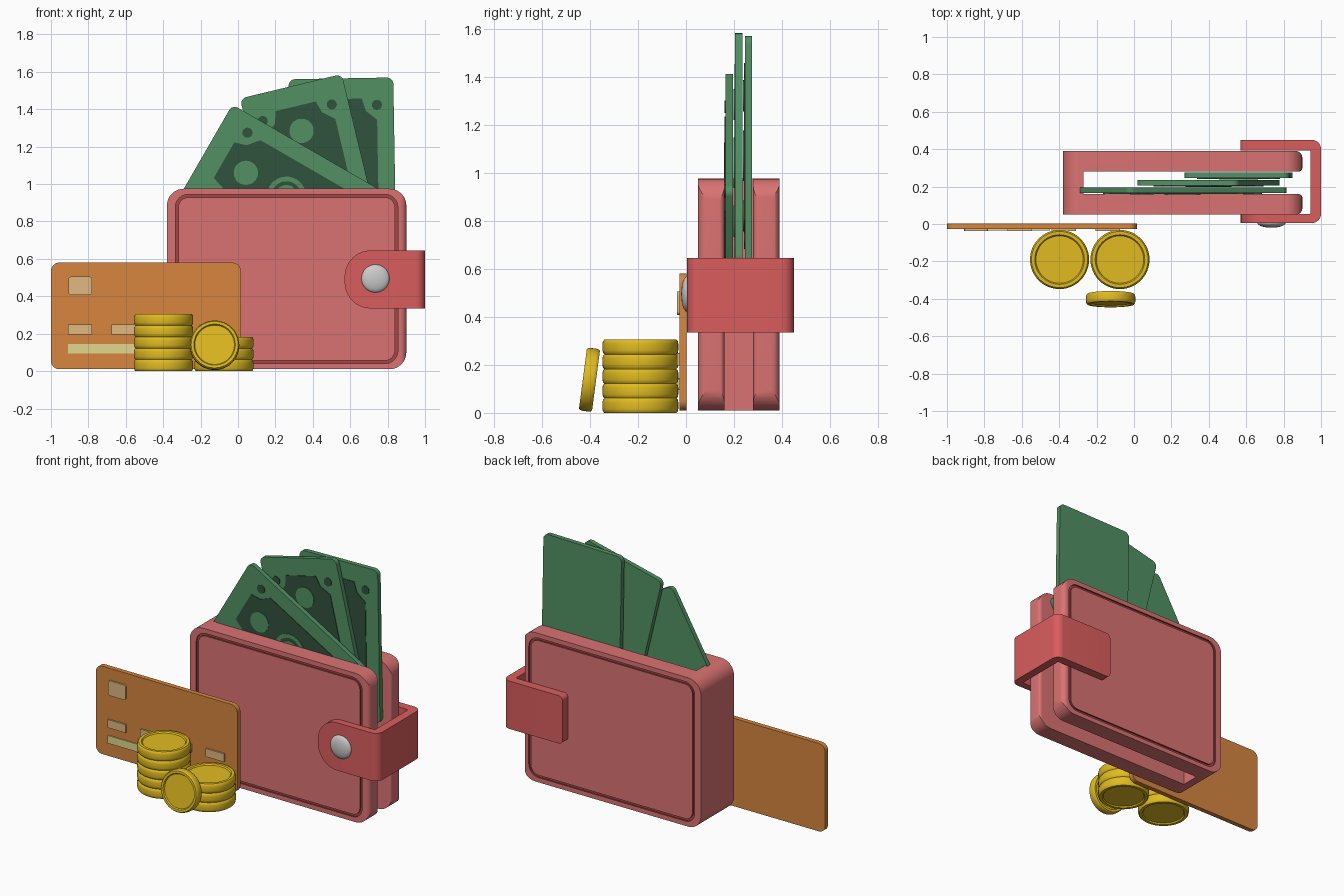
import bpy, bmesh
from math import sin, cos, pi, radians
from mathutils import Vector

if "Cube" in bpy.data.objects:
    bpy.data.objects.remove(bpy.data.objects["Cube"])


def mat(name, r, g, b):
    m = bpy.data.materials.new(name)
    m.diffuse_color = (r, g, b, 1)
    m.use_nodes = True
    m.node_tree.nodes["Principled BSDF"].inputs["Base Color"].default_value = m.diffuse_color
    return m


RED = mat("wallet_red", .71, .17, .17)
SEAM = mat("seam_red", .36, .06, .06)
STRAP = mat("strap_red", .70, .11, .11)
GREEN = mat("bill_green", .085, .28, .127)
DARK = mat("bill_dark", .03, .085, .045)
ORANGE = mat("card_orange", .68, .24, .05)
CHIP = mat("chip_tan", .75, .48, .22)
STRIPE = mat("stripe_cream", .75, .68, .27)
GOLD = mat("coin_gold", .75, .5, .015)
SILVER = mat("snap_silver", .75, .75, .75)


def finish(name, bm, *mats):
    bmesh.ops.recalc_face_normals(bm, faces=bm.faces)
    me = bpy.data.meshes.new(name)
    bm.to_mesh(me)
    bm.free()
    ob = bpy.data.objects.new(name, me)
    bpy.context.collection.objects.link(ob)
    for m in mats:
        me.materials.append(m)
    smooth(ob)
    return ob


def smooth(ob):
    bpy.ops.object.select_all(action='DESELECT')
    ob.select_set(True)
    bpy.context.view_layer.objects.active = ob
    bpy.ops.object.shade_smooth_by_angle(angle=radians(32))


def rounded(corners, n=8):
    """Outline from (x, y, radius) right-angled corners."""
    out = []
    for i, (x, y, r) in enumerate(corners):
        c = Vector((x, y))
        if r == 0:
            out.append(c)
            continue
        d1 = (Vector(corners[i - 1][:2]) - c).normalized()
        d2 = (Vector(corners[(i + 1) % len(corners)][:2]) - c).normalized()
        mid = c + (d1 + d2) * r
        for k in range(n + 1):
            t = k / n * pi / 2
            out.append(mid - d2 * r * cos(t) - d1 * r * sin(t))
    return out


def rect(x0, x1, z0, z1, r=0):
    return rounded([(x0, z0, r), (x1, z0, r), (x1, z1, r), (x0, z1, r)])


def circle(x, y, r, n=32):
    return [Vector((x + r * cos(2 * pi * k / n), y + r * sin(2 * pi * k / n))) for k in range(n)]


def extrude_bm(pts, a, b, upright=True):
    """Extrude an outline along y (upright) or along z."""
    bm = bmesh.new()
    vs = [bm.verts.new((p[0], a, p[1]) if upright else (p[0], p[1], a)) for p in pts]
    f = bm.faces.new(vs)
    g = bmesh.ops.extrude_face_region(bm, geom=[f])
    d = (0, b - a, 0) if upright else (0, 0, b - a)
    bmesh.ops.translate(bm, vec=d, verts=[e for e in g["geom"] if isinstance(e, bmesh.types.BMVert)])
    return bm


def prism(name, pts, a, b, m):
    return finish(name, extrude_bm(pts, a, b), m)


def ring(name, outer, inner, a, b, *mats):
    bm = bmesh.new()
    loops = [[bm.verts.new((p[0], y, p[1])) for p in pts]
             for pts, y in ((outer, a), (outer, b), (inner, b), (inner, a))]
    n = len(outer)
    for i in range(4):
        A, B = loops[i], loops[(i + 1) % 4]
        for k in range(n):
            bm.faces.new((A[k], A[(k + 1) % n], B[(k + 1) % n], B[k])).material_index = len(mats) - 1
    return finish(name, bm, *mats)


def boolean(ob, cutter, op):
    md = ob.modifiers.new("cut", 'BOOLEAN')
    md.object, md.operation, md.solver = cutter, op, 'EXACT'
    bpy.ops.object.select_all(action='DESELECT')
    bpy.context.view_layer.objects.active = ob
    bpy.ops.object.modifier_apply(modifier=md.name)
    bpy.data.objects.remove(cutter)


def lathe(name, prof, m, loc, tilt=0):
    bm = bmesh.new()
    vs = [bm.verts.new((r, 0, z)) for r, z in prof]
    es = [bm.edges.new(p) for p in zip(vs, vs[1:])]
    bmesh.ops.spin(bm, geom=vs + es, cent=(0, 0, 0), axis=(0, 0, 1), angle=2 * pi, steps=48)
    bmesh.ops.remove_doubles(bm, verts=bm.verts, dist=1e-4)
    ob = finish(name, bm, m)
    ob.location = loc
    ob.rotation_euler = (tilt, 0, 0)
    return ob


# Wallet: folded U in plan, trimmed to a rounded front outline, stitched seam groove
plan = rounded([(-.38, .05, 0), (.9, .05, .035), (.9, .16, .02), (-.27, .16, 0),
                (-.27, .28, 0), (.9, .28, .02), (.9, .39, .035), (-.38, .39, 0)])
wallet = finish("wallet_body", extrude_bm(plan, -.05, 1.05, False), RED, SEAM)
boolean(wallet, prism("trim", rect(-.38, .9, .01, .975, .09), -.1, .6, RED), 'INTERSECT')
for y in (.05, .39):
    groove = ring("groove", rect(-.335, .855, .04, .945, .07), rect(-.319, .839, .056, .929, .054),
                  y - .01, y + .01, RED, SEAM)
    boolean(wallet, groove, 'DIFFERENCE')
smooth(wallet)

# Closing strap wrapped round the open side
plan = rounded([(.57, .005, 0), (1, .005, .05), (1, .45, .05), (.57, .45, 0),
                (.57, .393, 0), (.945, .393, .01), (.945, .053, .01), (.57, .053, 0)])
bm = extrude_bm(plan, .335, .645, False)
for front, r in ((True, .14), (False, .03)):
    ends = [e for e in bm.edges
            if all(abs(v.co.x - .57) < 1e-4 and (v.co.y < .2) == front for v in e.verts)
            and abs(e.verts[0].co.z - e.verts[1].co.z) < 1e-4]
    bmesh.ops.bevel(bm, geom=ends, offset=r, offset_type='OFFSET', segments=10, profile=.5, affect='EDGES')
finish("strap", bm, STRAP)
lathe("snap_button", [(.075 * cos(k * pi / 16), .026 * sin(k * pi / 16)) for k in range(9)] + [],
      SILVER, (.735, .006, .495), pi / 2)

# Fanned banknotes: (corner x, corner z, direction of long side, front y)
L, W = .99, .56
for i, (px, pz, ang, y) in enumerate(((-.03, 1.425, -30, .165), (.555, 1.588, -76.5, .205),
                                      (.83, 1.57, -89, .245)), 1):
    a = radians(ang)
    U, V = Vector((cos(a), sin(a))), Vector((sin(a), -cos(a)))

    def place(pts):
        return [Vector((px, pz)) + U * p[0] + V * p[1] for p in pts]

    prism(f"banknote_{i}", place(rect(0, L, 0, W, .035)), y, y + .03, GREEN)
    quarter = [(.11, .17), (.175, .15), (.225, .09)]
    panel = (quarter + [(L - u, v) for u, v in quarter[::-1]]
             + [(L - u, W - v) for u, v in quarter] + [(u, W - v) for u, v in quarter[::-1]])
    prism(f"banknote_{i}_panel", place(panel), y - .004, y + .005, DARK)
    for u in (.145, L - .145):
        for v in (.09, W - .09):
            prism(f"banknote_{i}_dot", place(circle(u, v, .027, 20)), y - .004, y + .005, DARK)
    for u in (.245, L - .245):
        prism(f"banknote_{i}_spot", place(circle(u, W / 2, .065)), y - .007, y + .005, GREEN)
    ring(f"banknote_{i}_medallion_ring", place(circle(L / 2, W / 2, .105)),
         place(circle(L / 2, W / 2, .08)), y - .007, y + .005, GREEN)
    prism(f"banknote_{i}_medallion", place(circle(L / 2, W / 2, .06)), y - .007, y + .005, GREEN)

# Payment card with chip, number blocks and signature stripe
prism("card", rect(-1, .015, .01, .58, .045), -.028, .003, ORANGE)
prism("card_chip", rect(-.907, -.78, .408, .505, .015), -.038, -.02, CHIP)
for k in range(4):
    x = -.91 + .235 * k
    prism(f"card_number_block_{k + 1}", rect(x, x + .13, .197, .25), -.038, -.02, CHIP)
prism("card_stripe", rect(-.91, -.45, .095, .145), -.036, -.02, STRIPE)


# Coins: two stacks and one leaning in front
def coin(name, r, h, loc, tilt=0):
    d = h / 2
    side = [(0, d - .008), (r * .8, d - .008), (r * .84, d), (r * .95, d), (r * .985, d * .8), (r, d * .45)]
    return lathe(name, side + [(q, -z) for q, z in side[::-1]], GOLD, loc, tilt)


for side, x, count in (("left", -.398, 5), ("right", -.075, 3)):
    for k in range(count):
        coin(f"{side}_stack_coin_{k + 1}", .158, .061, (x, -.19, .0305 + .061 * k))
coin("leaning_coin", .132, .055, (-.125, -.402, .138), radians(82.5))
